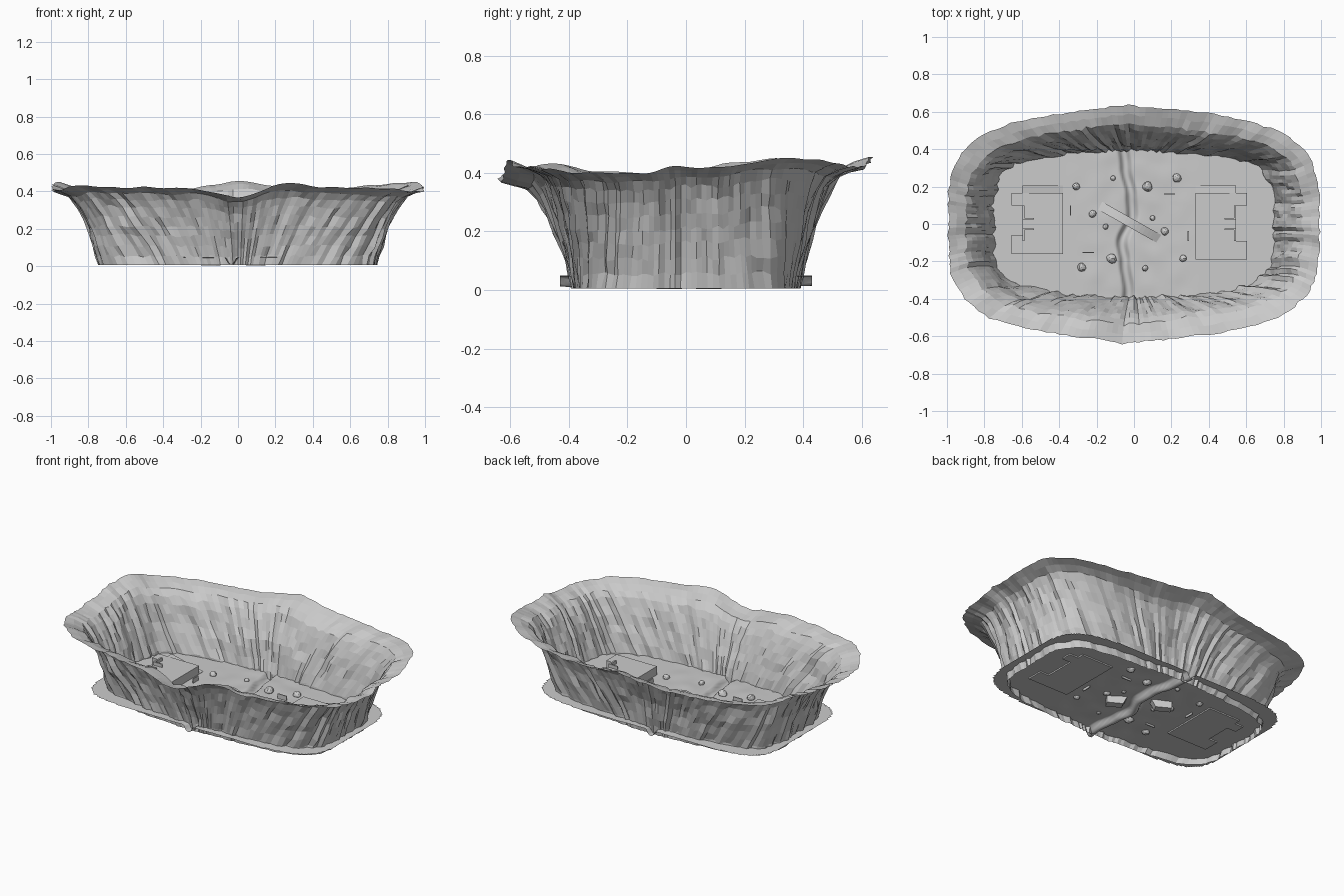
import bpy, bmesh, math, random
from mathutils import Vector, noise

if "Cube" in bpy.data.objects:
    bpy.data.objects.remove(bpy.data.objects["Cube"])
random.seed(4)


def make_object(name, bm):
    mesh = bpy.data.meshes.new(name)
    bm.normal_update()
    bm.to_mesh(mesh)
    bm.free()
    obj = bpy.data.objects.new(name, mesh)
    bpy.context.collection.objects.link(obj)
    return obj


def lerp_table(table, t):
    f = t / (2 * math.pi) * len(table) % len(table)
    i = int(f)
    w = (1 - math.cos((f - i) * math.pi)) / 2
    return table[i % len(table)] * (1 - w) + table[(i + 1) % len(table)] * w


# Canyon wall: flared rounded-rectangle rings, jittered into slanted rocky columns
RIM = [.42, .42, .45, .445, .42, .42, .45, .42, .41, .42, .45, .43,
       .41, .40, .405, .43, .42, .42, .37, .44, .42, .41, .40, .40]
# half width, half depth, share of rim height, squareness
RINGS = [(.74, .383, 0, 4.8), (.748, .39, .12, 4.8), (.765, .405, .25, 4.7),
         (.782, .42, .38, 4.6), (.80, .438, .5, 4.4), (.822, .457, .62, 4.2),
         (.842, .478, .74, 4.1), (.868, .50, .84, 4), (.90, .53, .92, 3.8),
         (.95, .58, .965, 3.7), (.993, .63, 1, 3.8)]
COLS = 180
bm = bmesh.new()
column = [random.uniform(-.008, .008) for _ in range(COLS)]
rows = []
for k, (a, b, share, n) in enumerate(RINGS):
    row = []
    for i in range(COLS):
        u = 2 * math.pi * i / COLS
        t = u + (.25 - .2 * share) * math.sin(2 * u)
        c, s = math.cos(t), math.sin(t)
        rr = (abs(c) ** n + abs(s) ** n) ** (-1 / n)
        rough = .6 if k >= 9 or k == 0 else 1
        off = rough * (column[i] + random.uniform(-.005, .005)
                       + .014 * noise.noise(Vector((c * 5, s * 5, share * 3))))
        x, y = c * rr * (a + off), s * rr * (b + off)
        y *= 1 - (.08 + .06 * share) * abs(c * rr)
        # slight bulge where the stream cuts through
        y += math.copysign(.012, s) * math.exp(-((x + .09) / .1) ** 2) * abs(s)
        z = lerp_table(RIM, t) * share + .005 * (1 - share)
        if 0 < k < 8:
            z += random.uniform(-.008, .008)
        elif k >= 8:
            z += .012 * noise.noise(Vector((x * 9, y * 9, 0)))
        row.append(bm.verts.new((x, y, z)))
    rows.append(row)
for lo, hi in zip(rows, rows[1:]):
    for i in range(COLS):
        j = (i + 1) % COLS
        bm.faces.new((lo[i], lo[j], hi[j], hi[i]))
make_object("canyon_wall", bm)

# Valley floor: thin sheet with a winding stream bed
RIVER = [(-.45, -.04), (-.36, -.03), (-.2, -.05), (-.1, -.065), (.05, -.01),
         (.15, -.015), (.3, -.045), (.45, -.06)]


def river_x(y):
    for (y0, x0), (y1, x1) in zip(RIVER, RIVER[1:]):
        if y <= y1:
            w = (1 - math.cos((y - y0) / (y1 - y0) * math.pi)) / 2
            return x0 + (x1 - x0) * w
    return RIVER[-1][1]


def floor_z(x, y):
    bump = .006 * noise.noise(Vector((x * 9, y * 9, 0))) * max(0, 1 - (x / .36) ** 2)
    return .048 + bump - .035 * math.exp(-((x - river_x(y)) / .024) ** 4)


bm = bmesh.new()
bmesh.ops.create_grid(bm, x_segments=158, y_segments=86, size=1)
for v in bm.verts:
    v.co = (v.co.x * .79, v.co.y * .43, 0)
outside = []
for f in bm.faces:
    p = f.calc_center_median()
    n = 6 if p.x < 0 else 5
    if abs(p.x / .792) ** n + abs(p.y / .432) ** n > 1:
        outside.append(f)
bmesh.ops.delete(bm, geom=outside, context='FACES')
for v in bm.verts:
    v.co.z = floor_z(v.co.x, v.co.y)
floor = make_object("valley_floor", bm)
for p in floor.data.polygons:
    p.use_smooth = True

# Arched stone bridge, its broad feet reaching below the floor
bm = bmesh.new()
start, end = Vector((-.185, .10, 0)), Vector((.135, -.08, 0))
side = Vector((-(end - start).y, (end - start).x, 0)).normalized() * .024
sections = []
for i in range(17):
    u = i / 16
    p = start.lerp(end, u)
    top = .045 + .05 * math.sin(math.pi * u)
    bot = .004 + .07 * math.sqrt(max(0, 1 - ((u - .5) / .25) ** 2))
    sections.append([bm.verts.new(p + side * d + Vector((0, 0, z)))
                     for d, z in ((1, bot), (-1, bot), (-1, top), (1, top))])
for s0, s1 in zip(sections, sections[1:]):
    for i in range(4):
        j = (i + 1) % 4
        bm.faces.new((s0[i], s0[j], s1[j], s1[i]))
bm.faces.new(sections[0][::-1])
bm.faces.new(sections[-1])
bmesh.ops.recalc_face_normals(bm, faces=bm.faces)
make_object("stone_bridge", bm)


# Forts at both ends: block, corner towers, low parapets and a side ramp
def add_box(bm, x0, x1, y0, y1, z0, z1):
    vs = bmesh.ops.create_cube(bm, size=1)['verts']
    for v in vs:
        v.co = (x1 if v.co.x > 0 else x0, y1 if v.co.y > 0 else y0,
                z1 if v.co.z > 0 else z0)
    return vs


for name, sx, x0, ylo in (("left_fort", -1, .38, -.16), ("right_fort", 1, .33, -.19)):
    bm = bmesh.new()
    xe = x0 + .215
    parts = [(x0, xe, ylo, .165, .04, .10),
             (xe, xe + .06, .10, .165, .04, .10),
             (xe, xe + .06, ylo, ylo + .1, .04, .10),
             (xe - .01, xe, .03, .10, .10, .12),
             (xe - .06, xe, .025, .033, .10, .12),
             (xe - .06, xe, -.033, -.025, .10, .12),
             (xe - .01, xe, -.09, -.03, .10, .12)]
    for xa, xb, ya, yb, za, zb in parts:
        add_box(bm, *sorted((sx * xa, sx * xb)), ya, yb, za, zb)
    ramp = add_box(bm, *sorted((sx * x0, sx * xe)), .165, .205, .04, .10)
    for v in ramp:
        if v.co.z > .09 and abs(abs(v.co.x) - x0) < .001:
            v.co.z = .05
    make_object(name, bm)

# Low cover walls
for i, (x, y, lx, ly) in enumerate(((.19, .16, .03, .003), (.29, -.065, .003, .027),
                                    (-.34, .073, .003, .027), (-.245, -.152, .03, .003))):
    bm = bmesh.new()
    add_box(bm, x - lx, x + lx, y - ly, y + ly, .035, .075)
    make_object(f"cover_wall_{i + 1}", bm)

# Scattered boulders
BOULDERS = [(-.31, .2, .02), (-.11, .245, .015), (.07, .2, .027), (.23, .247, .023),
            (-.22, .055, .02), (-.153, -.015, .015), (.1, .03, .014), (.165, -.04, .021),
            (-.12, -.185, .026), (-.28, -.23, .023), (.06, -.235, .016), (.262, -.185, .019)]
for i, (x, y, r) in enumerate(BOULDERS):
    bm = bmesh.new()
    bmesh.ops.create_icosphere(bm, subdivisions=2, radius=r)
    for v in bm.verts:
        v.co *= 1 + .25 * noise.noise(v.co * 40 + Vector((i, 0, 0)))
        v.co += Vector((x, y, .052))
    make_object(f"boulder_{i + 1}", bm)
